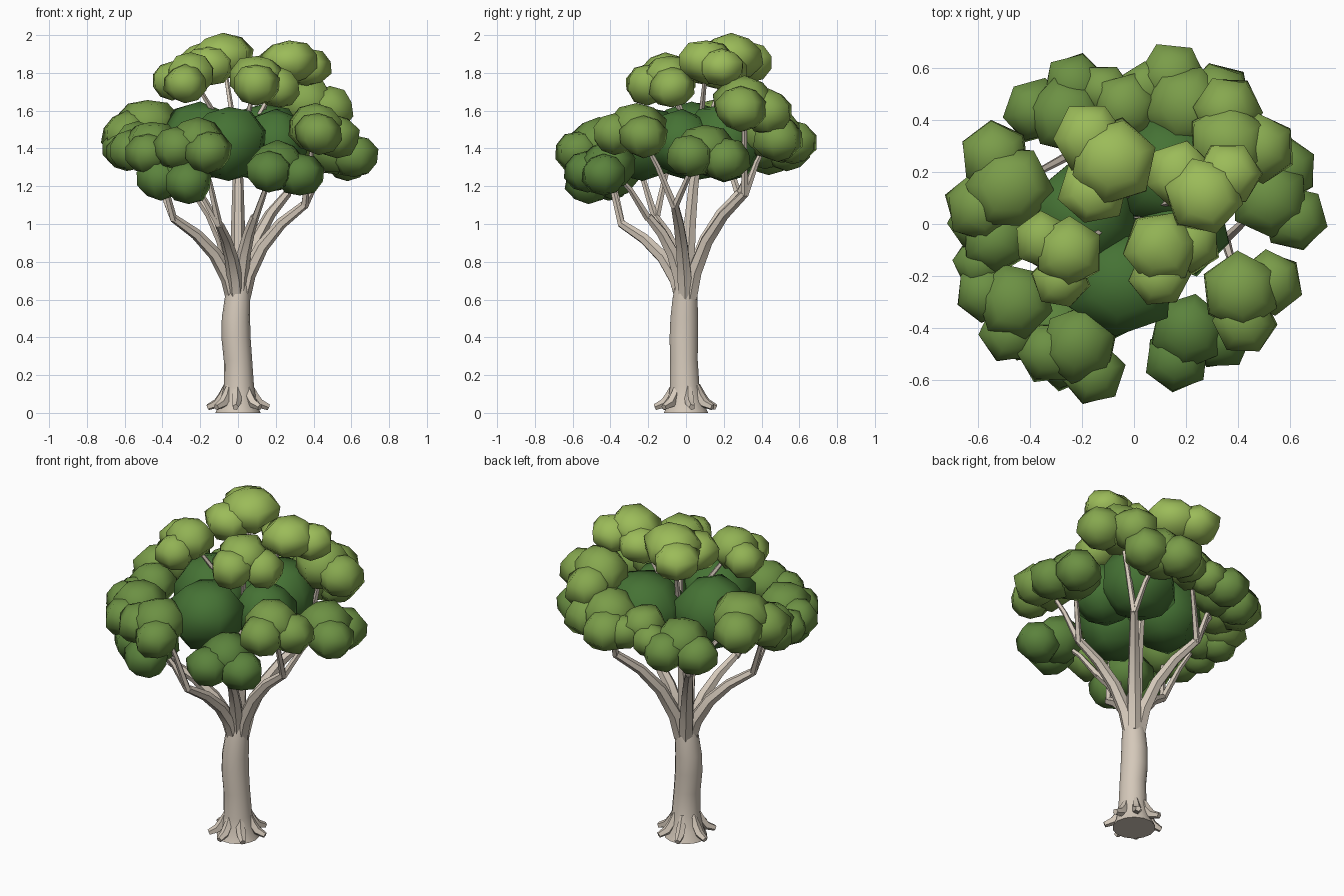
import bpy, bmesh, math, random
from mathutils import Vector, Matrix

if "Cube" in bpy.data.objects:
    bpy.data.objects.remove(bpy.data.objects["Cube"])

random.seed(4)

def material(name, rgb):
    m = bpy.data.materials.new(name)
    m.diffuse_color = (*rgb, 1)
    m.use_nodes = True
    m.node_tree.nodes["Principled BSDF"].inputs["Base Color"].default_value = m.diffuse_color
    return m

bark = material("bark", (0.66, 0.58, 0.49))
dark, light = Vector((0.06, 0.17, 0.035)), Vector((0.33, 0.5, 0.1))
STEPS = 7
greens = [material(f"leaf_{i}", dark.lerp(light, i / (STEPS - 1))) for i in range(STEPS)]

def finish(name, bm, mats, angle=50):
    bmesh.ops.recalc_face_normals(bm, faces=bm.faces)
    me = bpy.data.meshes.new(name)
    bm.to_mesh(me)
    bm.free()
    for m in mats:
        me.materials.append(m)
    ob = bpy.data.objects.new(name, me)
    bpy.context.collection.objects.link(ob)
    bpy.ops.object.select_all(action='DESELECT')
    ob.select_set(True)
    bpy.context.view_layer.objects.active = ob
    bpy.ops.object.shade_smooth_by_angle(angle=math.radians(angle))

def tube(bm, pts, radii, sides=6):
    """Capped tapering tube along a path."""
    pts = [Vector(p) for p in pts]
    rings = []
    for i, (p, r) in enumerate(zip(pts, radii)):
        d = pts[min(i + 1, len(pts) - 1)] - pts[max(i - 1, 0)]
        q = Vector((0, 0, 1)).rotation_difference(d.normalized())
        rings.append([bm.verts.new(p + q @ Vector((r * math.cos(a), r * math.sin(a), 0)))
                      for a in (math.tau * k / sides for k in range(sides))])
    for a, b in zip(rings, rings[1:]):
        for k in range(sides):
            n = (k + 1) % sides
            bm.faces.new((a[k], a[n], b[n], b[k]))
    bm.faces.new(rings[0])
    bm.faces.new(rings[-1])

def clump(bm, c, r, flat, shade):
    """One faceted leaf ball, slightly irregular."""
    turn = Matrix.Rotation(random.uniform(0, 1.05), 3, 'Z').to_quaternion()
    m = Matrix.LocRotScale(c, turn, (r * 1.04, r * 1.04, r * flat))
    vs = bmesh.ops.create_uvsphere(bm, u_segments=6, v_segments=5, radius=1)['verts']
    for v in vs:
        v.co *= random.uniform(.95, 1.07)
    bmesh.ops.transform(bm, matrix=m, verts=vs)
    for f in {f for v in vs for f in v.link_faces}:
        f.material_index = shade

# Trunk: flared base, slight sway
bm = bmesh.new()
heights = (0, .05, .14, .28, .4, .5, .6, .66, .72)
radii = (.12, .098, .08, .075, .077, .075, .068, .06, .05)
tube(bm, [(-.012 * math.sin(9 * z - 2.5) * min(1, z * 3), -.012 * math.sin(4.5 * z), z)
          for z in heights], radii, 14)
for v in list(bm.verts)[:14]:
    v.co.z = 0
finish("trunk", bm, [bark])

# Roots
bm = bmesh.new()
for k in range(7):
    a = math.tau * k / 7 - math.pi / 2 + random.uniform(-.15, .15)
    c, s = math.cos(a), math.sin(a)
    tube(bm, [(c * r, s * r, z) for r, z in ((.066, .15), (.085, .09), (.115, .05), (.165, .03))],
         (.012, .026, .026, .017), 5)
finish("roots", bm, [bark], 30)

# Leaf clusters: main clump x, y, z, radius
clusters = {
    "top_back": (-.08, .24, 1.885, .165),
    "top_right": (.27, .11, 1.86, .155),
    "top_front": (.1, -.09, 1.77, .145),
    "top_left": (-.25, -.11, 1.79, .135),
    "upper_right": (.36, .31, 1.64, .16),
    "back_right": (.2, .45, 1.48, .16),
    "back": (-.03, .45, 1.47, .13),
    "back_left": (-.26, .42, 1.42, .15),
    "left": (-.48, .14, 1.52, .165),
    "left_low": (-.53, -.06, 1.43, .13),
    "front_left": (-.46, -.3, 1.42, .145),
    "front": (-.21, -.46, 1.43, .15),
    "front_low": (-.29, -.4, 1.27, .15),
    "front_right": (.21, -.41, 1.31, .15),
    "right_front": (.41, -.26, 1.51, .15),
    "right": (.52, .1, 1.39, .155),
}
facing = {"top_back": 185, "top_right": 90}   # outer side, where not radial
for name, (x, y, z, r) in clusters.items():
    bm = bmesh.new()
    shade = min(STEPS - 1, max(1, round((z - 1.15) / .7 * (STEPS - 1))))
    flat = .74 if z > 1.85 else .86
    clump(bm, (x, y, z), r, flat, shade)
    out = math.radians(facing[name]) if name in facing else math.atan2(y, x)
    for side in (-.87, .87):   # two smaller clumps on the outer side
        a, d = out + side, r * .8
        clump(bm, (x + d * math.cos(a), y + d * math.sin(a), z - .04 - .01 * side),
              r * .82, flat + .04, shade)
    finish(name + "_leaves", bm, greens, 65)

# Dark inner foliage
bm = bmesh.new()
for x, y, r in ((-.05, -.23, .21), (-.2, .03, .22), (.13, .2, .22), (.2, -.02, .18)):
    clump(bm, (x, y, 1.43), r, .95, 0)
finish("core_leaves", bm, greens, 65)

# Branches: fork node, then the clusters its twigs carry
branches = {
    "front": ((-.1, -.34, 1.0), "front front_low"),
    "left": ((-.34, -.16, 1.03), "left_low front_left"),
    "right": ((.35, -.06, 1.1), "right right_front"),
    "back_right": ((.26, .31, 1.16), "upper_right back_right"),
    "back_left": ((-.22, .28, 1.16), "back_left left back"),
    "front_right": ((.09, -.2, 1.04), "front_right"),
    "centre": ((0, .06, 1.34), "top_back top_right top_front top_left"),
}
for name, (node, ends) in branches.items():
    bm = bmesh.new()
    n = Vector(node)
    path = [(n.x * f, n.y * f, .61 + (n.z - .61) * h)
            for f, h in ((.07, 0), (.15, .25), (.36, .55), (.65, .8), (1, 1))]
    tube(bm, path, (.042, .042, .036, .03, .023))
    for end in ends.split():
        e = Vector(clusters[end][:3])
        mid = n.lerp(e, .45) + Vector((0, 0, .02))
        tube(bm, [n - Vector((0, 0, .01)), mid, e], (.02, .015, .01), 5)
    finish(name + "_branch", bm, [bark], 35)
